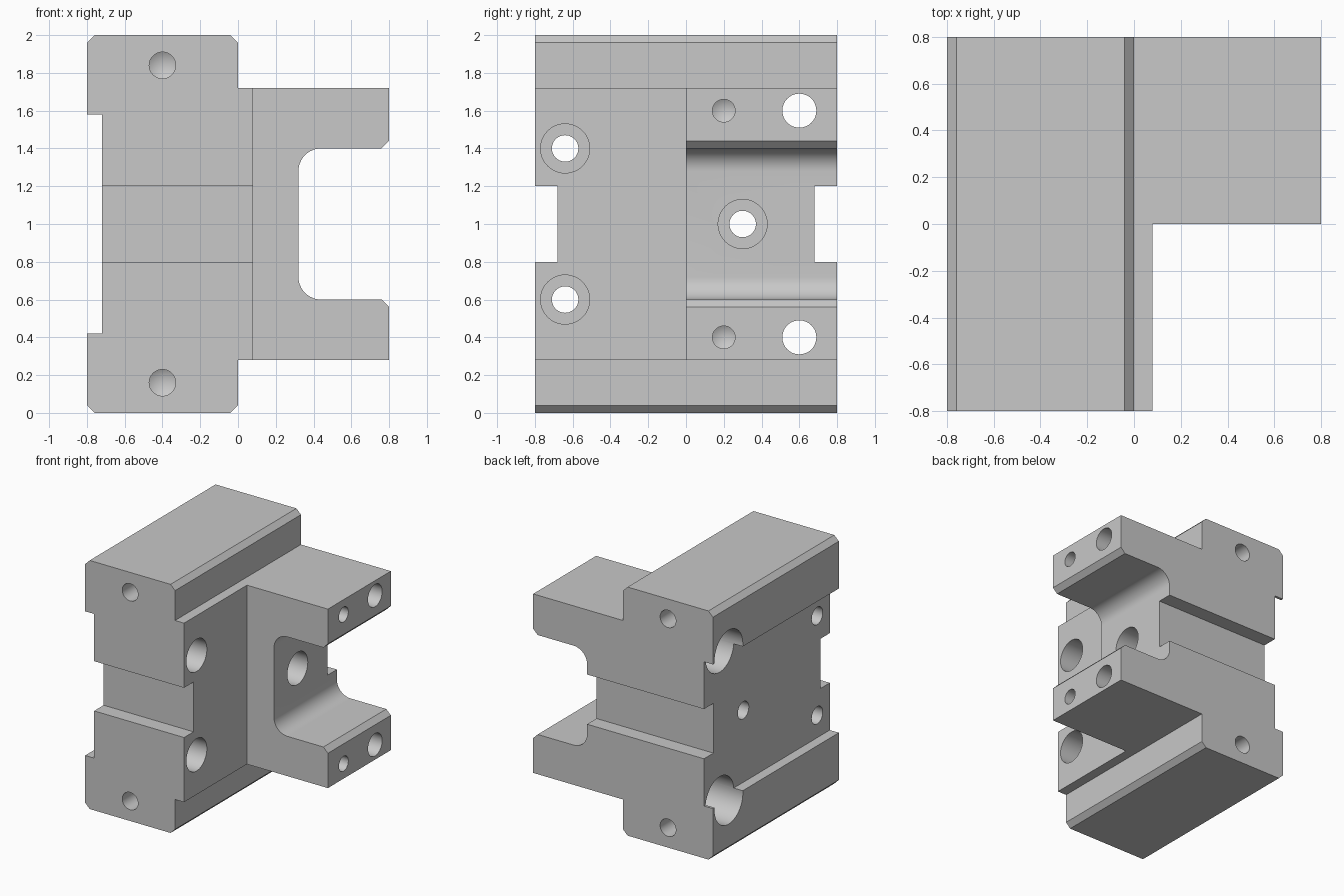
import bpy, bmesh, math
from mathutils import Vector

cube = bpy.data.objects.get("Cube")
if cube:
    bpy.data.objects.remove(cube, do_unlink=True)

metal = bpy.data.materials.new("machined grey")
metal.use_nodes = True
GREY = (0.58, 0.58, 0.58, 1)
metal.diffuse_color = GREY
metal.node_tree.nodes["Principled BSDF"].inputs["Base Color"].default_value = GREY


def make_object(name, bm):
    bmesh.ops.recalc_face_normals(bm, faces=bm.faces)
    mesh = bpy.data.meshes.new(name)
    bm.to_mesh(mesh)
    bm.free()
    mesh.materials.append(metal)
    ob = bpy.data.objects.new(name, mesh)
    bpy.context.collection.objects.link(ob)
    return ob


def extrude_y(name, points, y0, y1):
    """Extrude an (x, z) outline along y."""
    bm = bmesh.new()
    face = bm.faces.new([bm.verts.new((x, y0, z)) for x, z in points])
    side = bmesh.ops.extrude_face_region(bm, geom=[face])["geom"]
    verts = [v for v in side if isinstance(v, bmesh.types.BMVert)]
    bmesh.ops.translate(bm, verts=verts, vec=(0, y1 - y0, 0))
    return make_object(name, bm)


def box(name, x0, x1, y0, y1, z0, z1):
    return extrude_y(name, [(x0, z0), (x1, z0), (x1, z1), (x0, z1)], y0, y1)


def drill(name, start, direction, steps, segments=48):
    """Turned cutter: steps are (depth, radius); radius 0 ends in a point."""
    bm = bmesh.new()
    d = Vector(direction)
    u = d.orthogonal().normalized()
    w = d.cross(u)
    rings = []
    for depth, r in steps:
        c = Vector(start) + d * depth
        if r == 0:
            rings.append([bm.verts.new(c)] * segments)
        else:
            angles = [math.tau * i / segments for i in range(segments)]
            rings.append([bm.verts.new(c + (u * math.cos(a) + w * math.sin(a)) * r)
                          for a in angles])
    for a, b in zip(rings, rings[1:]):
        for i in range(segments):
            j = (i + 1) % segments
            quad = [a[i], a[j], b[j], b[i]]
            bm.faces.new(list(dict.fromkeys(quad)))
    for ring in (rings[0], rings[-1]):
        if ring[0] is not ring[1]:
            bm.faces.new(ring)
    return make_object(name, bm)


def cut(target, cutter):
    cutter.hide_render = True
    mod = target.modifiers.new(cutter.name, "BOOLEAN")
    mod.operation = "DIFFERENCE"
    mod.solver = "EXACT"
    mod.object = cutter
    bpy.context.view_layer.objects.active = target
    bpy.ops.object.modifier_apply(modifier=mod.name)
    bpy.data.objects.remove(cutter, do_unlink=True)


# Outline of the lower half, mirrored about mid height
R = 0.12
lower = [(-0.72, 0.42), (-0.8, 0.42), (-0.8, 0.04), (-0.76, 0), (-0.04, 0),
         (0, 0.04), (0, 0.28), (0.8, 0.28), (0.8, 0.56), (0.76, 0.6)]
for i in range(13):
    a = math.pi / 2 * i / 12
    lower.append((0.32 + R - R * math.sin(a), 0.6 + R - R * math.cos(a)))
outline = lower + [(x, 2 - z) for x, z in reversed(lower)]
block = extrude_y("mounting_block", outline, -0.8, 0.8)

# Clear the front half beside the fork, and the grooves on front and back
cut(block, box("fork_clearance", 0.08, 1, -1, 0, -0.1, 2.1))
cut(block, box("front_groove", -1, 1, -1, -0.68, 0.8, 1.2))
cut(block, box("back_groove", -1, 1, 0.68, 1, 0.8, 1.2))


def counterbored(name, x, y, z):
    cut(block, drill(name, (x, y, z), (-1, 0, 0),
                     [(-0.1, 0.13), (0.4, 0.13), (0.4, 0.07), (1.5, 0.07)]))


counterbored("centre_bolt_hole", 0.32, 0.3, 1)

# Paired holes above and below mid height
for s in (-1, 1):
    counterbored("front_bolt_hole", 0.08, -0.64, 1 + 0.4 * s)
    cut(block, drill("fork_bolt_hole", (-0.8, 0.6, 1 + 0.6 * s), (1, 0, 0),
                     [(-0.1, 0.18), (0.4, 0.18), (0.4, 0.09), (1.8, 0.09)]))
    cut(block, drill("fork_pin_hole", (0.8, 0.2, 1 + 0.6 * s), (-1, 0, 0),
                     [(-0.1, 0.06), (0.3, 0.06), (0.335, 0)]))
    for side in (-1, 1):
        cut(block, drill("end_pin_hole", (-0.4, 0.8 * side, 1 + 0.84 * s), (0, -side, 0),
                         [(-0.1, 0.07), (0.3, 0.07), (0.34, 0)]))

# Smooth the fillets and bores, keep machined edges sharp
bpy.ops.object.select_all(action="DESELECT")
block.select_set(True)
bpy.context.view_layer.objects.active = block
bpy.ops.object.shade_smooth_by_angle(angle=math.radians(25))
